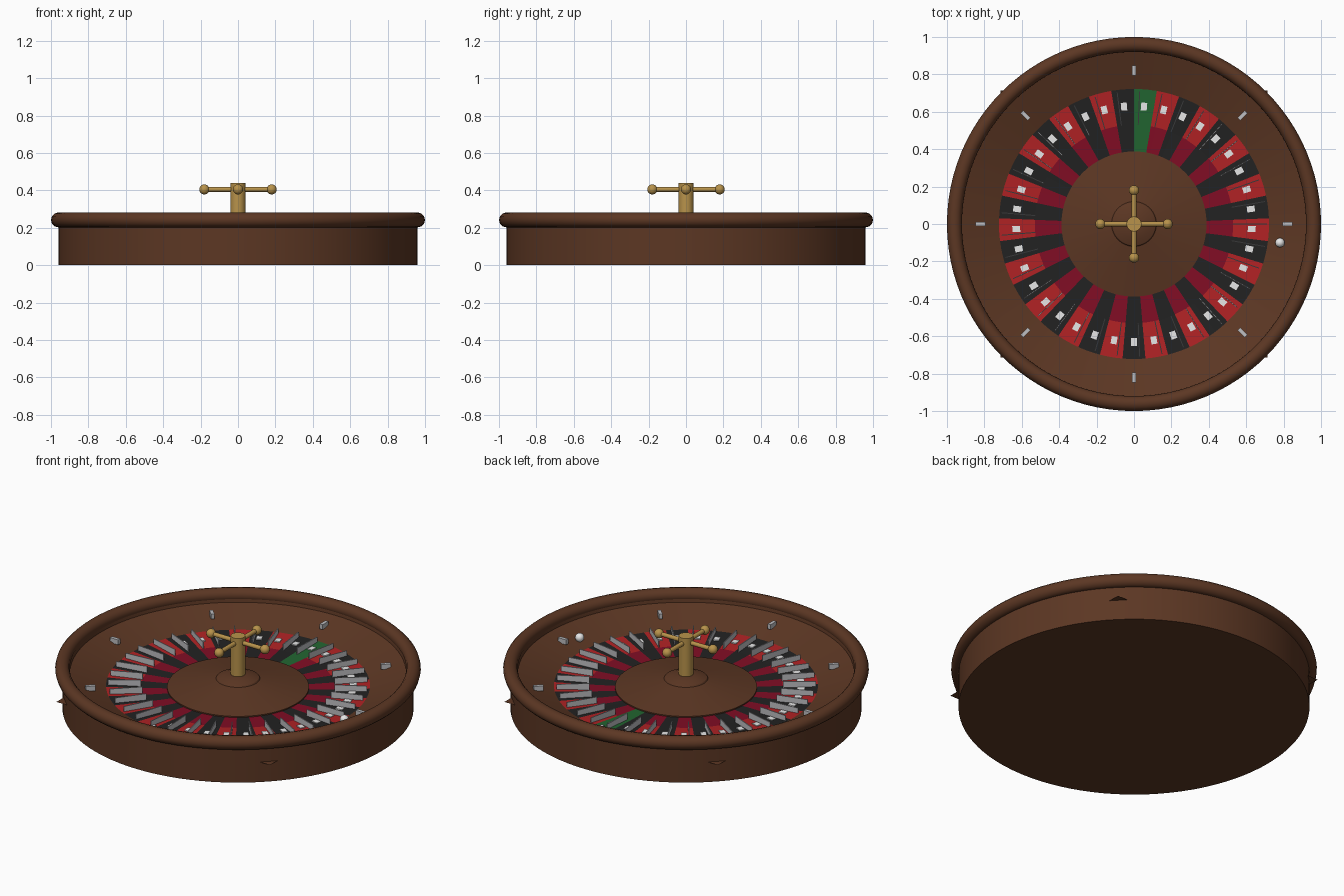
import bpy, bmesh, math
from mathutils import Matrix, Vector

if "Cube" in bpy.data.objects:
    bpy.data.objects.remove(bpy.data.objects["Cube"])

N = 37                      # pockets
STEP = 2 * math.pi / N


def mat(name, r, g, b):
    m = bpy.data.materials.new(name)
    m.diffuse_color = (r, g, b, 1)
    m.use_nodes = True
    m.node_tree.nodes["Principled BSDF"].inputs["Base Color"].default_value = m.diffuse_color
    return m


WOOD = mat("brown wood", .107, .038, .017)
RED = mat("bright red", .44, .016, .018)
CRIMSON = mat("crimson", .22, .004, .018)
BLACK = mat("soft black", .016, .016, .016)
GREEN = mat("green", .016, .13, .03)
BRASS = mat("brass", .48, .29, .07)
STEEL = mat("steel", .52, .52, .54)
WHITE = mat("white", .8, .8, .8)


def finish(name, bm, mats, smooth=True, fix=True):
    if fix:
        bmesh.ops.recalc_face_normals(bm, faces=bm.faces)
    me = bpy.data.meshes.new(name)
    bm.to_mesh(me)
    bm.free()
    for m in mats:
        me.materials.append(m)
    ob = bpy.data.objects.new(name, me)
    bpy.context.collection.objects.link(ob)
    if smooth:
        bpy.ops.object.select_all(action='DESELECT')
        ob.select_set(True)
        bpy.context.view_layer.objects.active = ob
        bpy.ops.object.shade_smooth_by_angle(angle=math.radians(32))
    return ob


def lathe(name, profile, m, segs=96, closed=False):
    """Spin (radius, z) points about the z axis."""
    bm = bmesh.new()
    vs = [bm.verts.new((r, 0, z)) for r, z in profile]
    es = [bm.edges.new(p) for p in zip(vs, vs[1:])]
    if closed:
        es.append(bm.edges.new((vs[-1], vs[0])))
    bmesh.ops.spin(bm, geom=vs + es, cent=(0, 0, 0), axis=(0, 0, 1),
                   angle=2 * math.pi, steps=segs)
    bmesh.ops.remove_doubles(bm, verts=bm.verts, dist=1e-5)
    return finish(name, bm, [m])


def add_box(bm, angle, radius, z, size):
    """Box whose local x axis points outward at the given angle."""
    mx = (Matrix.Rotation(angle, 4, 'Z') @ Matrix.Translation((radius, 0, z))
          @ Matrix.Diagonal((*size, 1)))
    bmesh.ops.create_cube(bm, size=1, matrix=mx)


# bowl: outer wall, base and sloping ball track
lathe("bowl", [(0, 0), (.96, 0), (.96, .24), (.925, .24), (.92, .212),
               (.72, .138), (.72, .10), (0, .10)], WOOD)

# rounded rim
lathe("rim", [(.96 + .04 * math.cos(i * math.pi / 6),
               .242 + .04 * math.sin(i * math.pi / 6)) for i in range(12)],
      WOOD, closed=True)

# square sheet inside the bowl whose corners just show through the wall
bm = bmesh.new()
bmesh.ops.create_grid(bm, x_segments=1, y_segments=1, size=.713,
                      matrix=Matrix.Translation((0, 0, .121)))
finish("base_sheet", bm, [WOOD], smooth=False, fix=False)

# pocket ring: inner pockets and outer number band
bm = bmesh.new()
SUB = 3
rings = [(.38, .126), (.53, .13), (.722, .139)]
grid = []
for i in range(N * SUB):
    a = math.pi / 2 - i * STEP / SUB
    grid.append([bm.verts.new((r * math.cos(a), r * math.sin(a), z)) for r, z in rings])
for i in range(N * SUB):
    p, q, k = grid[i], grid[(i + 1) % (N * SUB)], i // SUB
    for j in range(2):
        f = bm.faces.new((p[j], q[j], q[j + 1], p[j + 1]))
        f.normal_update()
        if f.normal.z < 0:
            f.normal_flip()
        f.material_index = 3 if k == 0 else (1 - j if k % 2 else 2)
finish("pocket_ring", bm, [RED, CRIMSON, BLACK, GREEN], smooth=False, fix=False)

# metal dividers
bm = bmesh.new()
for k in range(N):
    add_box(bm, k * STEP, .62, .148, (.18, .005, .042))
finish("dividers", bm, [STEEL], smooth=False)

# blank pale marker on every pocket
bm = bmesh.new()
for k in range(N):
    add_box(bm, math.pi / 2 - (k + .5) * STEP, .63, .1365, (.042, .032, .007))
finish("pocket_markers", bm, [WHITE], smooth=False)

# ball deflectors on the track
bm = bmesh.new()
for k in range(8):
    add_box(bm, k * math.pi / 4, .82, .19, (.054, .02, .03))
finish("deflectors", bm, [STEEL], smooth=False)

# central cone with a low dome
lathe("center_cone", [(.388, .10), (.388, .133), (.12, .183), (.115, .19),
                      (.08, .203), (.04, .21), (0, .212)], WOOD)

# spindle
lathe("spindle", [(0, .15), (.04, .15), (.04, .44), (0, .44)], BRASS, 32)

# cross handles with end knobs
bm = bmesh.new()
for axis in ('X', 'Y'):
    rot = Matrix.Rotation(math.pi / 2, 4, 'Y' if axis == 'X' else 'X')
    bmesh.ops.create_cone(bm, cap_ends=True, segments=16, radius1=.013, radius2=.013,
                          depth=.36, matrix=Matrix.Translation((0, 0, .405)) @ rot)
    for s in (-1, 1):
        pos = Vector((.18 * s, 0, .405) if axis == 'X' else (0, .18 * s, .405))
        bmesh.ops.create_uvsphere(bm, u_segments=20, v_segments=12, radius=.027,
                                  matrix=Matrix.Translation(pos))
finish("handles", bm, [BRASS])

# ball
bm = bmesh.new()
bmesh.ops.create_uvsphere(bm, u_segments=20, v_segments=12, radius=.025,
                          matrix=Matrix.Translation((.78, -.10, .182)))
finish("ball", bm, [WHITE])
